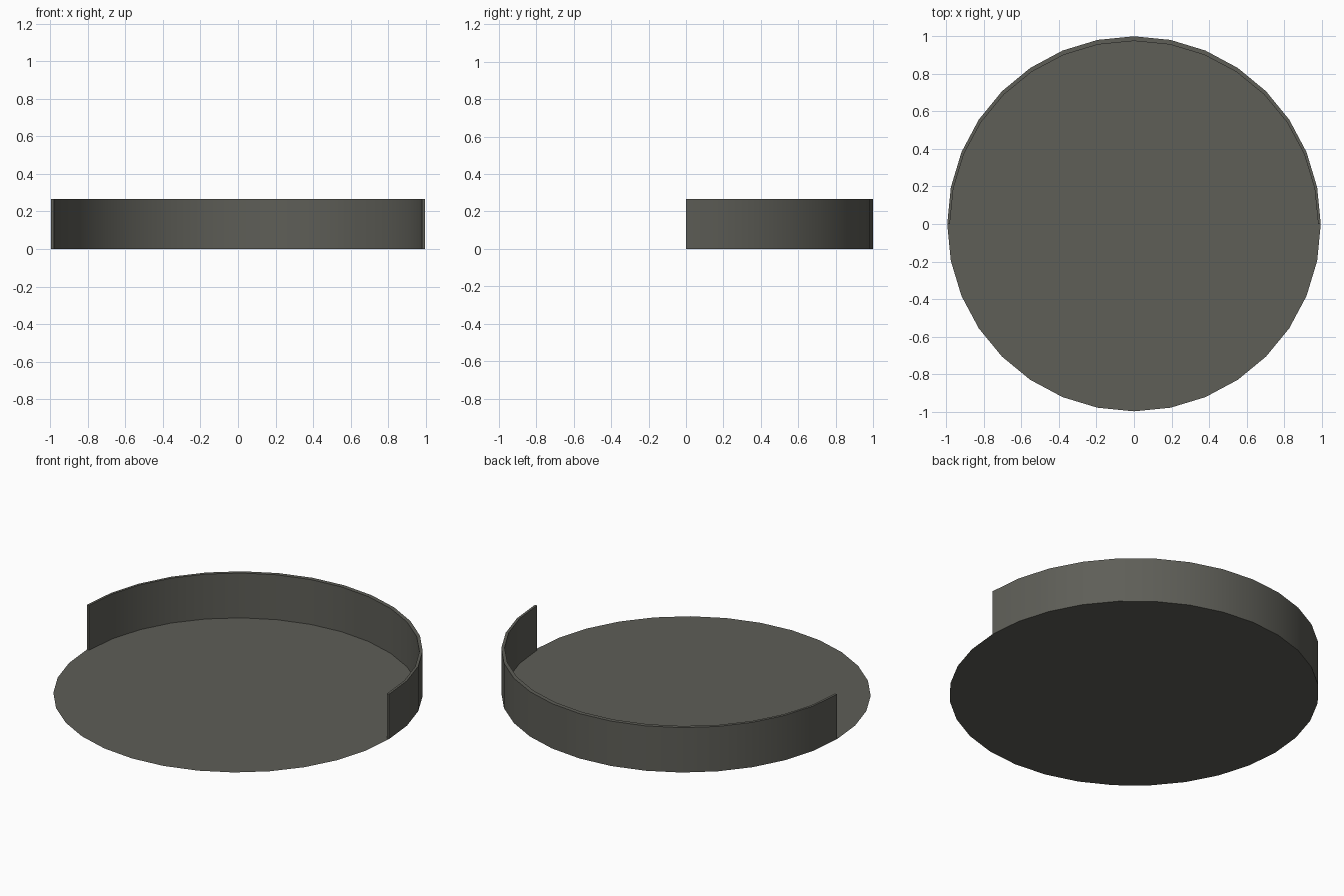
import bpy, bmesh, math

if "Cube" in bpy.data.objects:
    bpy.data.objects.remove(bpy.data.objects["Cube"])

N = 32
H = 0.267

mat = bpy.data.materials.new("dark warm grey")
mat.diffuse_color = (0.112, 0.112, 0.096, 1)
mat.use_nodes = True
mat.node_tree.nodes["Principled BSDF"].inputs["Base Color"].default_value = mat.diffuse_color


def finish(bm, name):
    me = bpy.data.meshes.new(name)
    bm.to_mesh(me)
    bm.free()
    me.materials.append(mat)
    ob = bpy.data.objects.new(name, me)
    bpy.context.collection.objects.link(ob)
    return ob


# flat round floor, a single upward facing sheet
bm = bmesh.new()
ring = [bm.verts.new((0.995 * math.cos(2 * math.pi * i / N),
                      0.996 * math.sin(2 * math.pi * i / N) - 0.002, 0)) for i in range(N)]
bm.faces.new(ring)
finish(bm, "floor_disc")

# half-round rim wall along the back, thinner towards its ends
bm = bmesh.new()
sections = []
for i in range(N // 2 + 1):
    a = 2 * math.pi * i / N
    c, s = math.cos(a), math.sin(a)
    profile = [(0.995, 1.0, 0), (0.995, 1.0, H), (0.981, 0.975, H), (0.981, 0.975, 0)]
    sections.append([bm.verts.new((rx * c, ry * s, z)) for rx, ry, z in profile])
for p, q in zip(sections, sections[1:]):
    for k in range(4):
        m = (k + 1) % 4
        bm.faces.new((p[k], q[k], q[m], p[m]))
bm.faces.new(sections[0])
bm.faces.new(sections[-1][::-1])
bmesh.ops.recalc_face_normals(bm, faces=bm.faces[:])
wall = finish(bm, "rim_wall")

# smooth round sides, sharp rim edges
bpy.context.view_layer.objects.active = wall
wall.select_set(True)
bpy.ops.object.shade_smooth_by_angle(angle=math.radians(30))
